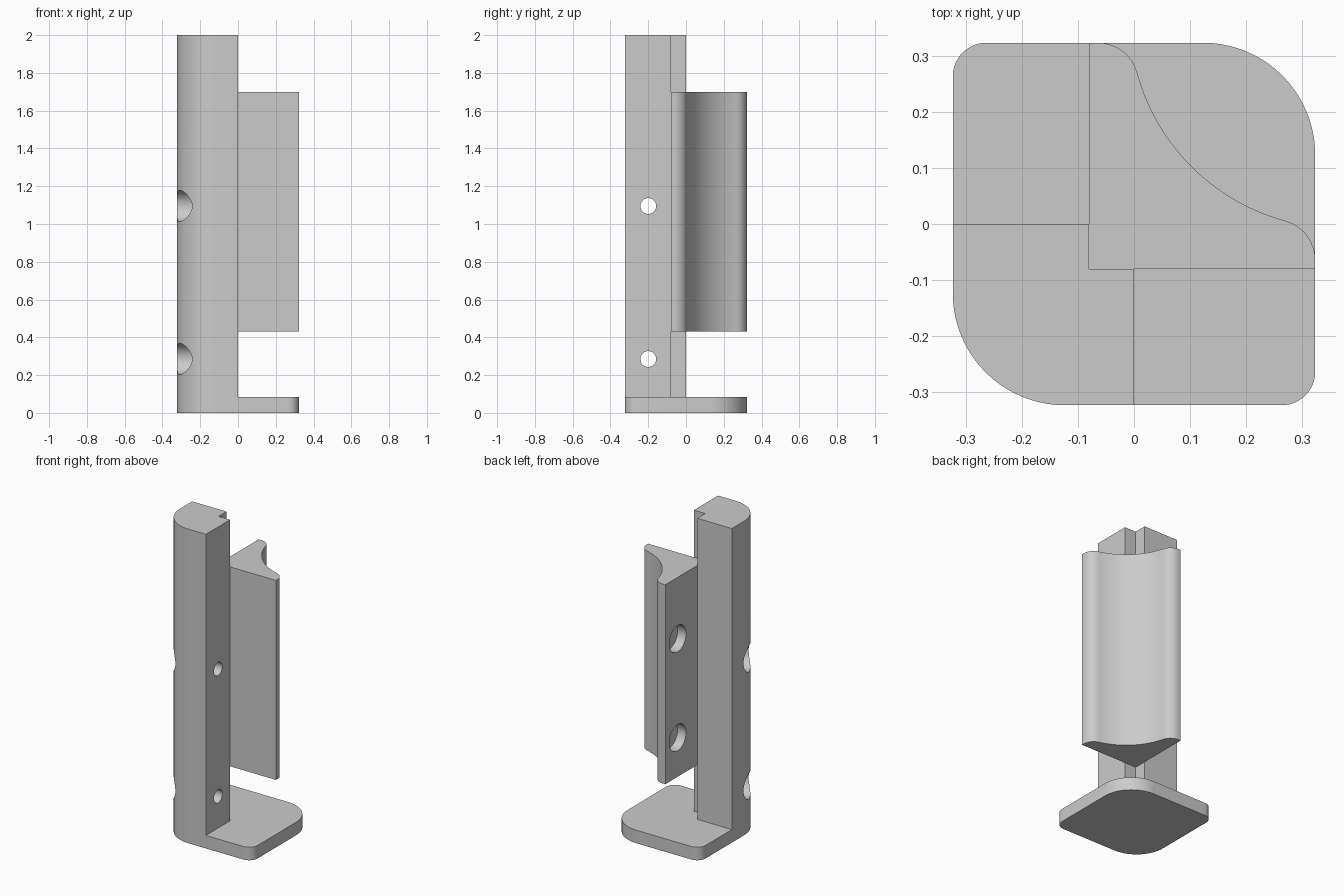
import bpy
import bmesh
from math import cos, sin, radians, pi
from mathutils import Matrix

cube = bpy.data.objects.get("Cube")
if cube:
    bpy.data.objects.remove(cube, do_unlink=True)

# Single flat grey
grey = bpy.data.materials.new("light_grey")
grey.use_nodes = True
grey.diffuse_color = (0.6, 0.6, 0.6, 1)
grey.node_tree.nodes["Principled BSDF"].inputs["Base Color"].default_value = (0.6, 0.6, 0.6, 1)

HALF = 0.323     # half width of the footprint
LIP = 0.08       # depth of the corner notch
BASE_TOP = 0.083
BIG, SMALL = 0.2, 0.06


def arc(cx, cy, r, start, end, steps=20):
    """Points along an arc, angles in degrees."""
    angles = [radians(start + (end - start) * i / steps) for i in range(steps + 1)]
    return [(cx + r * cos(a), cy + r * sin(a)) for a in angles]


def make_object(name, bm):
    bmesh.ops.recalc_face_normals(bm, faces=bm.faces)
    mesh = bpy.data.meshes.new(name)
    bm.to_mesh(mesh)
    bm.free()
    mesh.materials.append(grey)
    obj = bpy.data.objects.new(name, mesh)
    bpy.context.collection.objects.link(obj)
    return obj


def extrude_profile(name, points, bottom, top):
    bm = bmesh.new()
    face = bm.faces.new([bm.verts.new((x, y, bottom)) for x, y in points])
    result = bmesh.ops.extrude_face_region(bm, geom=[face])
    verts = [v for v in result["geom"] if isinstance(v, bmesh.types.BMVert)]
    bmesh.ops.translate(bm, verts=verts, vec=(0, 0, top - bottom))
    return make_object(name, bm)


def select_only(obj):
    bpy.ops.object.select_all(action="DESELECT")
    obj.select_set(True)
    bpy.context.view_layer.objects.active = obj


def drill(obj, x0, x1, y, z, radius):
    """Cut a round hole running along x from x0 to x1."""
    bm = bmesh.new()
    place = Matrix.Translation(((x0 + x1) / 2, y, z)) @ Matrix.Rotation(pi / 2, 4, "Y")
    bmesh.ops.create_cone(bm, cap_ends=True, segments=48, radius1=radius,
                          radius2=radius, depth=x1 - x0, matrix=place)
    cutter = make_object("hole_cutter", bm)
    cutter.hide_render = True
    mod = obj.modifiers.new("hole", "BOOLEAN")
    mod.operation = "DIFFERENCE"
    mod.solver = "EXACT"
    mod.object = cutter
    select_only(obj)
    bpy.ops.object.modifier_apply(modifier=mod.name)
    bpy.data.objects.remove(cutter, do_unlink=True)


# Base plate with two wide and two tight corners
outline = []
for sx, sy, r, start in ((1, 1, BIG, 0), (-1, 1, SMALL, 90),
                         (-1, -1, BIG, 180), (1, -1, SMALL, 270)):
    outline += arc(sx * (HALF - r), sy * (HALF - r), r, start, start + 90)
base = extrude_profile("base_plate", outline, 0, BASE_TOP)

# Tall column with a notched inner corner
inner = [(0, -HALF), (0, -LIP), (-LIP, -LIP), (-LIP, 0), (-HALF, 0)]
corner = arc(BIG - HALF, BIG - HALF, BIG, 180, 270)
column = extrude_profile("column", inner + corner, BASE_TOP, 2)

# Screw holes, counterbored from the outer side
for z in (0.285, 1.095):
    drill(column, -0.5, -0.16, -0.2, z, 0.083)
    drill(column, -0.5, 0.1, -0.2, z, 0.042)

# Clamp block with a hollow face, mirrored about its diagonal
tip = arc(0.251, -0.064, 0.072, 0, 75, 12)
hollow = arc(0.367, 0.367, 0.374, 255, 195, 32)
far_tip = [(y, x) for x, y in reversed(tip)]
profile = [(-LIP, -LIP), (HALF, -LIP)] + tip + hollow[1:-1] + far_tip + [(-LIP, HALF)]
block = extrude_profile("clamp_block", profile, 0.43, 1.7)

# Blind round pockets in the block's flat side
for z in (0.68, 1.31):
    drill(block, -0.2, -0.02, 0.198, z, 0.084)

for part in (base, column, block):
    select_only(part)
    bpy.ops.object.shade_smooth_by_angle(angle=radians(30))
